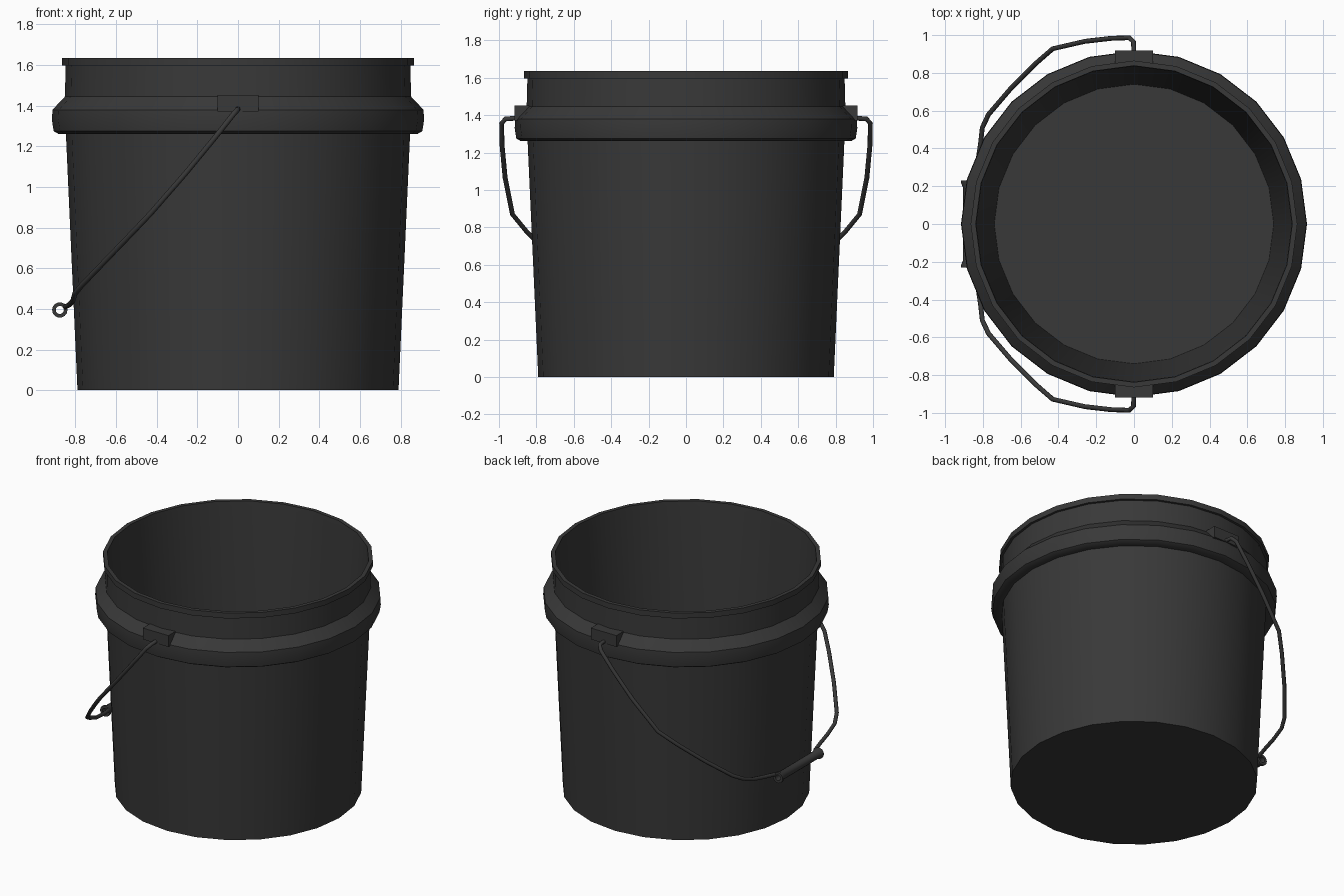
import bpy, bmesh
from math import cos, sin, tau, pi, radians

if "Cube" in bpy.data.objects:
    bpy.data.objects.remove(bpy.data.objects["Cube"])

mat = bpy.data.materials.new("dark_plastic")
mat.diffuse_color = (0.04, 0.04, 0.04, 1)
mat.use_nodes = True
mat.node_tree.nodes["Principled BSDF"].inputs["Base Color"].default_value = mat.diffuse_color


def finish(ob, angle=35):
    ob.data.materials.append(mat)
    bpy.ops.object.select_all(action='DESELECT')
    ob.select_set(True)
    bpy.context.view_layer.objects.active = ob
    bpy.ops.object.shade_smooth_by_angle(angle=radians(angle))
    return ob


def lathe(name, profile, sides, closed=False):
    """Revolve (radius, z) points round z; cap the ends or close the loop."""
    bm = bmesh.new()
    rings = [[bm.verts.new((r * cos(tau * i / sides), r * sin(tau * i / sides), z))
              for i in range(sides)] for r, z in profile]
    pairs = list(zip(rings, rings[1:]))
    if closed:
        pairs.append((rings[-1], rings[0]))
    else:
        bm.faces.new(rings[0])
        bm.faces.new(rings[-1])
    for a, b in pairs:
        for i in range(sides):
            j = (i + 1) % sides
            bm.faces.new((a[i], a[j], b[j], b[i]))
    bmesh.ops.recalc_face_normals(bm, faces=bm.faces)
    me = bpy.data.meshes.new(name)
    bm.to_mesh(me)
    bm.free()
    ob = bpy.data.objects.new(name, me)
    bpy.context.collection.objects.link(ob)
    return finish(ob)


# Bucket shell: outer wall, bulged collar, rim, inner wall, floor
lathe("bucket", [(0.79, 0), (0.847, 1.262), (0.885, 1.262), (0.907, 1.275),
                 (0.916, 1.33), (0.913, 1.38), (0.885, 1.41), (0.852, 1.445),
                 (0.848, 1.597), (0.865, 1.597), (0.865, 1.635), (0.838, 1.635),
                 (0.835, 1.60), (0.74, 0.04)], 24)

# Hollow grip with flared ends, lying along y
grip = lathe("grip", [(0.038, -0.23), (0.038, -0.215), (0.029, -0.195), (0.029, 0.195),
                      (0.038, 0.215), (0.038, 0.23), (0.02, 0.23), (0.02, -0.23)], 14, True)
grip.rotation_euler = (pi / 2, 0, 0)
grip.location = (-0.877, 0, 0.395)

# One half of the wire bail, drawn on both sides
path = [(0, 0.89, 1.385), (-0.003, 0.965, 1.38), (-0.025, 0.986, 1.355),
        (-0.12, 0.983, 1.235), (-0.26, 0.967, 1.065), (-0.43, 0.928, 0.87),
        (-0.52, 0.85, 0.775), (-0.65, 0.72, 0.64), (-0.77, 0.58, 0.515),
        (-0.803, 0.51, 0.475), (-0.813, 0.42, 0.44), (-0.83, 0.31, 0.42),
        (-0.85, 0.225, 0.41)]
for side, s in (("back", 1), ("front", -1)):
    cu = bpy.data.curves.new("bail_" + side, 'CURVE')
    cu.dimensions = '3D'
    cu.bevel_depth = 0.013
    cu.bevel_resolution = 2
    cu.use_fill_caps = True
    sp = cu.splines.new('POLY')
    sp.points.add(len(path) - 1)
    for p, (x, y, z) in zip(sp.points, path):
        p.co = (x, s * y, z, 1)
    ob = bpy.data.objects.new("bail_" + side, cu)
    bpy.context.collection.objects.link(ob)
    cu.materials.append(mat)

    # Lug that holds the bail end
    bpy.ops.mesh.primitive_cube_add(size=1, location=(0, s * 0.879, 1.412))
    lug = bpy.context.object
    lug.name = "lug_" + side
    lug.scale = (0.2, 0.078, 0.08)
    lug.data.materials.append(mat)
